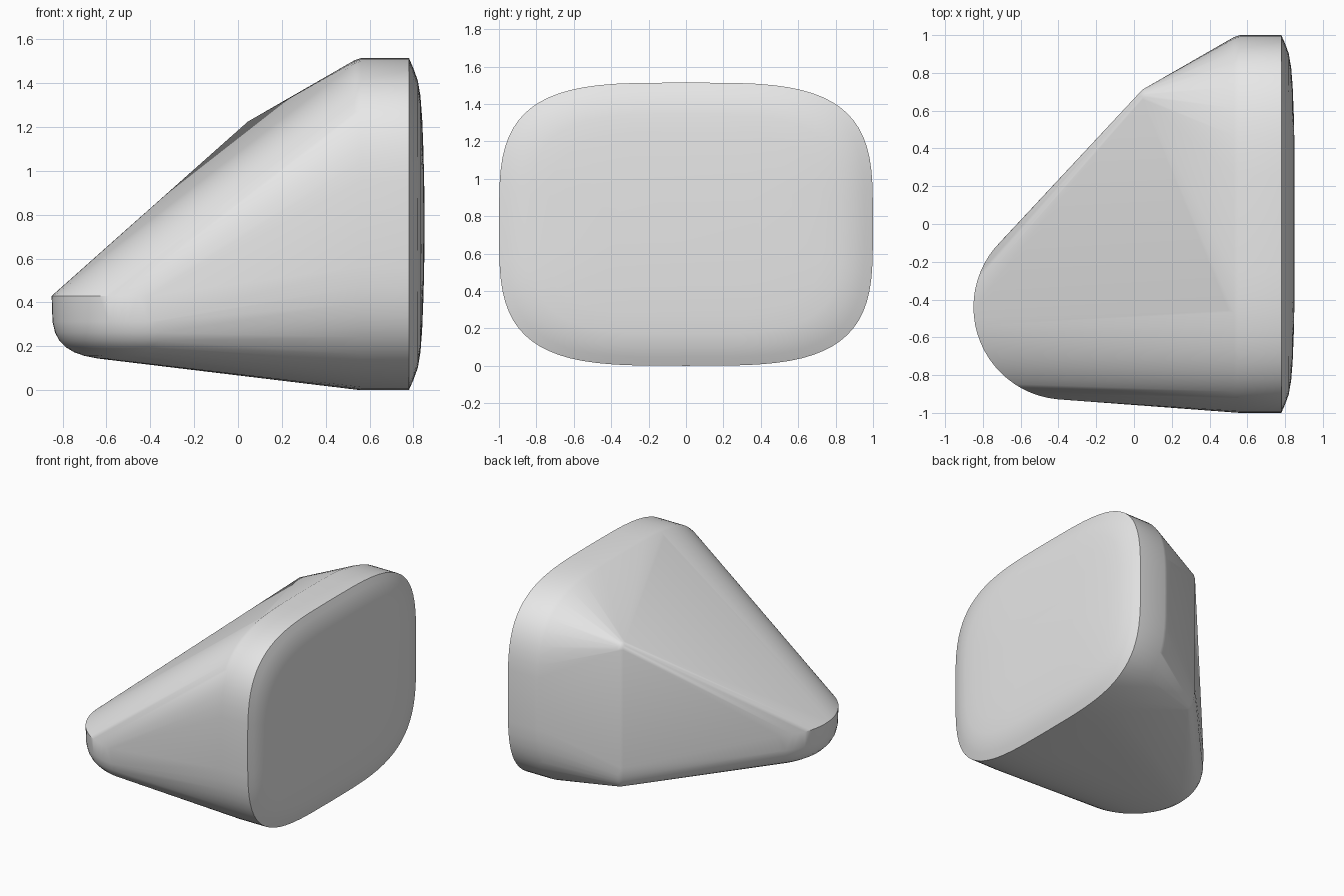
import bpy
import bmesh
from math import cos, sin, pi, radians, copysign

cube = bpy.data.objects.get("Cube")
if cube:
    bpy.data.objects.remove(cube, do_unlink=True)

grey = bpy.data.materials.new("light_grey")
grey.use_nodes = True
grey.diffuse_color = (0.8, 0.8, 0.8, 1)
grey.node_tree.nodes["Principled BSDF"].inputs["Base Color"].default_value = (0.8, 0.8, 0.8, 1)

MID = 0.757  # half height of the broad end


def spow(v, e):
    return copysign(abs(v) ** e, v)


def end_ring(x, half_y, half_z, power=3.6, count=72):
    """Rounded rectangle standing across the x axis."""
    ring = []
    for i in range(count):
        a = 2 * pi * i / count
        ring.append((x, half_y * spow(cos(a), 2 / power),
                     MID + half_z * spow(sin(a), 2 / power)))
    return ring


def bowl(cx, cy, radius, top, depth, power, count, steps=9):
    """Flat-topped disc with a rounded underside."""
    pts = []
    for s in range(steps):
        t = pi / 2 * s / steps
        r = radius * cos(t) ** (2 / power)
        z = top - depth * sin(t) ** (2 / power)
        for i in range(count):
            a = 2 * pi * i / count
            pts.append((cx + r * cos(a), cy + r * sin(a), z))
    return pts


points = []

# Broad end: softened shoulder, straight band and domed cap (x, inset)
for x, inset in ((0.50, 0.032), (0.53, 0.01), (0.56, 0), (0.78, 0),
                 (0.80, 0.045), (0.82, 0.1), (0.832, 0.17),
                 (0.84, 0.27), (0.846, 0.42), (0.85, 0.6)):
    points += end_ring(x, 1 - inset, MID - inset)

# Nose: flat on top, rounded below
points += bowl(-0.36, -0.44, 0.49, 0.43, 0.295, 3.8, 64)

# Upright corner at the back, with a small rounded top and foot
points += bowl(0.085, 0.66, 0.065, 0.3, 0.17, 2, 20)
for r, z in ((0.065, 1.18), (0.058, 1.205), (0.04, 1.225), (0.015, 1.235)):
    for i in range(20):
        a = 2 * pi * i / 20
        points.append((0.085 + r * cos(a), 0.66 + r * sin(a), z))

# Taut skin around all the sections
bm = bmesh.new()
for p in points:
    bm.verts.new(p)
bmesh.ops.remove_doubles(bm, verts=bm.verts[:], dist=0.0005)
bmesh.ops.convex_hull(bm, input=bm.verts[:])
loose = [v for v in bm.verts if not v.link_faces]
bmesh.ops.delete(bm, geom=loose, context="VERTS")
bmesh.ops.dissolve_limit(bm, angle_limit=radians(0.3),
                         verts=bm.verts[:], edges=bm.edges[:])
bmesh.ops.recalc_face_normals(bm, faces=bm.faces[:])

mesh = bpy.data.meshes.new("tapered_body")
bm.to_mesh(mesh)
bm.free()
mesh.materials.append(grey)
body = bpy.data.objects.new("tapered_body", mesh)
bpy.context.collection.objects.link(body)

bpy.ops.object.select_all(action="DESELECT")
body.select_set(True)
bpy.context.view_layer.objects.active = body
bpy.ops.object.shade_smooth_by_angle(angle=radians(30))
